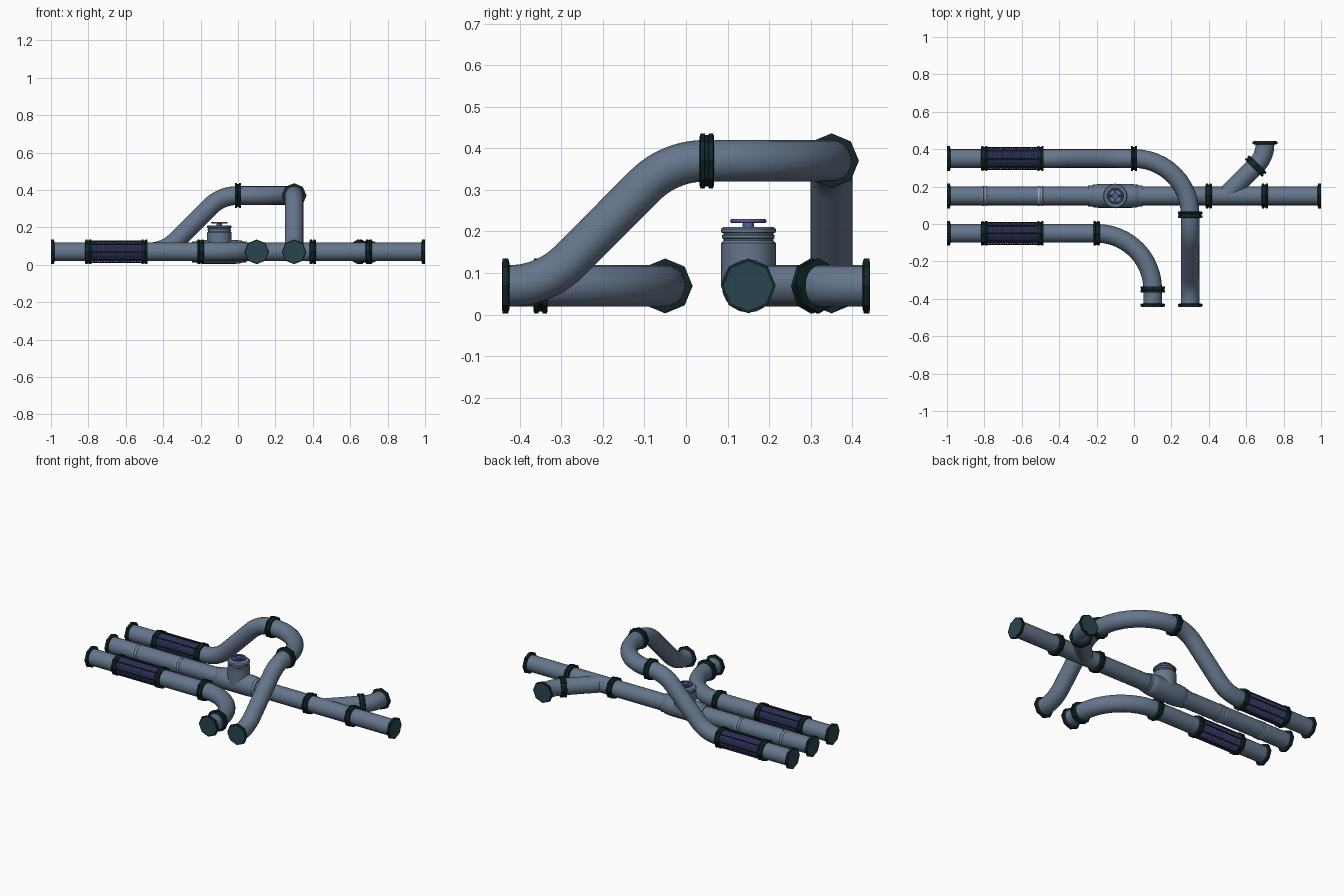
import bpy, bmesh, math
from mathutils import Vector, Matrix

if "Cube" in bpy.data.objects:
    bpy.data.objects.remove(bpy.data.objects["Cube"])


def material(name, rgb):
    m = bpy.data.materials.new(name)
    m.use_nodes = True
    m.diffuse_color = (*rgb, 1)
    m.node_tree.nodes["Principled BSDF"].inputs["Base Color"].default_value = (*rgb, 1)
    return m


STEEL = material("blue grey steel", (0.13, 0.18, 0.26))
DARK = material("dark green iron", (0.006, 0.02, 0.022))
CAP = material("teal cap", (0.022, 0.06, 0.08))
BLUE = material("blue paint", (0.09, 0.10, 0.33))
LIGHT = material("light clip metal", (0.33, 0.45, 0.60))

R = 0.05        # pipe radius
Z = 0.069       # height of the low pipes
TOP = 0.37      # height of the raised pipe


def frame(t):
    """Side and up vectors across a direction."""
    t = Vector(t).normalized()
    ref = Vector((0, 1, 0)) if abs(t.z) > 0.9 else Vector((0, 0, 1))
    side = t.cross(ref).normalized()
    return side, side.cross(t), t


def skin(name, rings, mat, smooth):
    """Closed tube through a list of rings of points."""
    bm = bmesh.new()
    loops = [[bm.verts.new(p) for p in ring] for ring in rings]
    n = len(loops[0])
    for a, b in zip(loops, loops[1:]):
        for i in range(n):
            j = (i + 1) % n
            bm.faces.new((a[i], a[j], b[j], b[i]))
    bm.faces.new(loops[0])
    bm.faces.new(loops[-1])
    bmesh.ops.recalc_face_normals(bm, faces=bm.faces)
    me = bpy.data.meshes.new(name)
    bm.to_mesh(me)
    bm.free()
    me.materials.append(mat)
    if smooth:
        me.polygons.foreach_set("use_smooth", [True] * len(me.polygons))
        me.set_sharp_from_angle(angle=math.radians(35))
    ob = bpy.data.objects.new(name, me)
    bpy.context.collection.objects.link(ob)
    return ob


def ring(c, t, r, n):
    s, u, _ = frame(t)
    angles = [2 * math.pi * i / n for i in range(n)]
    return [c + r * (math.cos(a) * s + math.sin(a) * u) for a in angles]


def lathe(name, origin, axis, profile, mat, n=16, smooth=True):
    """Turned part; profile is (distance along axis, radius)."""
    o, t = Vector(origin), Vector(axis).normalized()
    return skin(name, [ring(o + t * d, t, r, n) for d, r in profile], mat, smooth)


def pipe(name, corners):
    """Round pipe along corners (point, bend length), bends made as true arcs."""
    pts = [Vector(p) for p, _ in corners]
    path = [pts[0]]
    for k in range(1, len(pts) - 1):
        p, d = pts[k], corners[k][1]
        a = p + (pts[k - 1] - p).normalized() * d
        b = p + (pts[k + 1] - p).normalized() * d
        w = math.cos((p - a).angle(b - p) / 2)
        for i in range(13):
            s = i / 12
            c = ((1 - s) ** 2, 2 * s * (1 - s) * w, s * s)
            path.append((a * c[0] + p * c[1] + b * c[2]) / sum(c))
    path.append(pts[-1])
    rings = []
    for i, p in enumerate(path):
        ahead = path[min(i + 1, len(path) - 1)] - p
        back = p - path[max(i - 1, 0)]
        rings.append(ring(p, ahead.normalized() + back.normalized(), R, 20))
    return skin(name, rings, STEEL, True)


def joint(name, at, axis):
    """Double octagonal flange between two pipe lengths."""
    half = [(0.017, 0.06), (0.015, 0.066), (0.005, 0.066), (0.004, 0.062)]
    prof = [(-d, r) for d, r in half] + [(d, r) for d, r in reversed(half)]
    lathe(name, at, axis, prof, DARK, 8, False)


def end(name, at, axis):
    """Octagonal end flange with a cap plate on its outer face."""
    lathe(name + "_flange", at, axis,
          [(-0.018, 0.056), (-0.015, 0.066), (-0.001, 0.066)], DARK, 8, False)
    lathe(name + "_cap", at, axis, [(-0.003, 0.059), (0, 0.059)], CAP, 8, False)


def bellows(name, y):
    """Ribbed flexible section held in a cage of rods."""
    x0, x1, ribs = -0.79, -0.51, 22
    step = (x1 - x0) / ribs
    prof = []
    for i in range(ribs):
        prof += [(i * step, 0.050), (i * step + step * 0.3, 0.055),
                 (i * step + step * 0.7, 0.055)]
    prof.append((x1 - x0, 0.050))
    lathe(name + "_core", (x0, y, Z), (1, 0, 0), prof, BLUE, 16, False)
    for i, p in enumerate(ring(Vector((x0, y, Z)), (1, 0, 0), 0.057, 8)):
        lathe(f"{name}_rod_{i}", p, (1, 0, 0), [(0, 0.004), (x1 - x0, 0.004)], DARK, 6, False)


X, Y = Vector((1, 0, 0)), Vector((0, 1, 0))

# Raised pipe: climbs, turns and comes down at the front
pipe("raised_pipe", [((-0.99, 0.35, Z), 0), ((-0.39, 0.35, Z), 0.085),
                     ((-0.09, 0.35, TOP), 0.085), ((0.3, 0.35, TOP), 0.3),
                     ((0.3, -0.04, TOP), 0.085), ((0.3, -0.34, Z), 0.085),
                     ((0.3, -0.43, Z), 0)])
joint("raised_joint_back", (0, 0.35, TOP), X)
joint("raised_joint_side", (0.3, 0.05, TOP), Y)
end("raised_front_end", (0.3, -0.443, Z), -Y)

# Low front pipe: one bend towards the front
pipe("low_pipe", [((-0.99, -0.05, Z), 0), ((0.1, -0.05, Z), 0.3), ((0.1, -0.43, Z), 0)])
joint("low_joint_back", (-0.2, -0.05, Z), X)
joint("low_joint_front", (0.1, -0.35, Z), Y)
end("low_front_end", (0.1, -0.443, Z), -Y)

# Flexible sections and their flanges on both outer pipes
for tag, y in (("raised", 0.35), ("low", -0.05)):
    bellows(tag + "_bellows", y)
    for i, x in enumerate((-0.8, -0.5)):
        joint(f"{tag}_bellows_joint_{i}", (x, y, Z), X)
    end(tag + "_side_end", (-1, y, Z), -X)

# Straight main pipe with side branch
pipe("main_pipe", [((-0.99, 0.15, Z), 0), ((0.99, 0.15, Z), 0)])
end("main_right_end", (-1, 0.15, Z), -X)
end("main_left_end", (1, 0.15, Z), X)
for i, x in enumerate((0.4, 0.7)):
    joint(f"main_joint_{i}", (x, 0.15, Z), X)
pipe("branch_pipe", [((0.49, 0.15, Z), 0), ((0.7, 0.36, Z), 0.065), ((0.7, 0.43, Z), 0)])
joint("branch_joint", (0.65, 0.31, Z), X + Y)
end("branch_end", (0.7, 0.443, Z), Y)

# Light clips on the main pipe
for i, x in enumerate((-0.8, -0.5)):
    for j, d in enumerate((-0.009, 0.009)):
        lathe(f"clip_{i}_{j}", (x + d, 0.15, Z), X,
              [(-0.004, 0.049), (-0.003, 0.054), (0.003, 0.054), (0.004, 0.049)], LIGHT)

# Valve sleeve, upright body and bonnet rings
vx, vy = -0.1, 0.15
sleeve = [(0.145, 0.05), (0.145, 0.056), (0.125, 0.056), (0.12, 0.06), (0.085, 0.064)]
lathe("valve_sleeve", (vx, vy, Z), X,
      [(-d, r) for d, r in sleeve] + [(d, r) for d, r in reversed(sleeve)], STEEL, 20)
lathe("valve_body", (vx, vy, 0), (0, 0, 1),
      [(0.07, 0.066), (0.172, 0.066), (0.178, 0.06), (0.182, 0.06), (0.184, 0.063),
       (0.191, 0.063), (0.193, 0.06), (0.196, 0.06), (0.198, 0.066), (0.206, 0.066),
       (0.211, 0.060)], STEEL, 16)

# Hand wheel: stem, rim, hub and crossed spokes
lathe("wheel_stem", (vx, vy, 0), (0, 0, 1), [(0.205, 0.015), (0.224, 0.013)], BLUE, 12)
lathe("wheel_hub", (vx, vy, 0), (0, 0, 1), [(0.221, 0.017), (0.230, 0.017)], BLUE, 12)
bpy.ops.mesh.primitive_torus_add(location=(vx, vy, 0.225), major_radius=0.039,
                                 minor_radius=0.005, major_segments=24, minor_segments=8)
rim = bpy.context.object
rim.name = "wheel_rim"
rim.data.materials.append(BLUE)
bpy.ops.object.shade_smooth()
for i, a in enumerate((0, math.pi / 2)):
    d = Vector((math.cos(a), math.sin(a), 0))
    lathe(f"wheel_spoke_{i}", Vector((vx, vy, 0.225)), d,
          [(-0.038, 0.005), (0.038, 0.005)], BLUE, 8)
